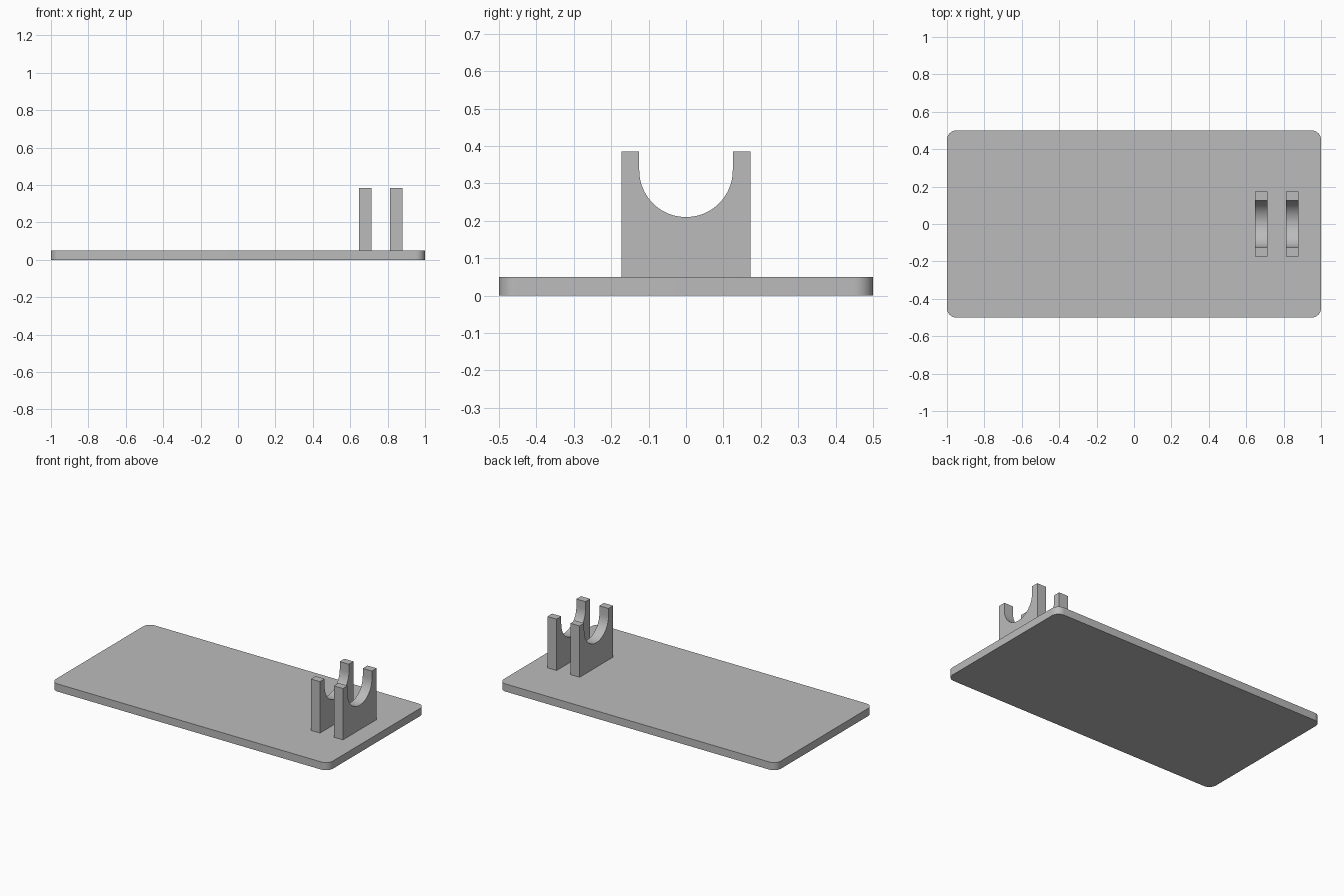
import bpy, bmesh
from math import sin, cos, pi
from mathutils import Vector

cube = bpy.data.objects.get("Cube")
if cube:
    bpy.data.objects.remove(cube)

grey = bpy.data.materials.new("plain grey")
grey.use_nodes = True
colour = (0.5, 0.5, 0.5, 1)
grey.diffuse_color = colour
grey.node_tree.nodes["Principled BSDF"].inputs["Base Color"].default_value = colour


def arc(cx, cy, radius, start, end, steps):
    angles = [start + (end - start) * i / steps for i in range(steps + 1)]
    return [(cx + radius * cos(a), cy + radius * sin(a)) for a in angles]


def extrude_profile(name, points, direction):
    """Fill a closed outline and extrude it into a solid."""
    bm = bmesh.new()
    face = bm.faces.new([bm.verts.new(p) for p in points])
    result = bmesh.ops.extrude_face_region(bm, geom=[face], use_keep_orig=True)
    moved = [g for g in result["geom"] if isinstance(g, bmesh.types.BMVert)]
    bmesh.ops.translate(bm, verts=moved, vec=Vector(direction))
    bmesh.ops.recalc_face_normals(bm, faces=bm.faces)
    mesh = bpy.data.meshes.new(name)
    bm.to_mesh(mesh)
    bm.free()
    mesh.materials.append(grey)
    obj = bpy.data.objects.new(name, mesh)
    bpy.context.collection.objects.link(obj)
    bpy.ops.object.select_all(action="DESELECT")
    obj.select_set(True)
    bpy.context.view_layer.objects.active = obj
    bpy.ops.object.shade_smooth_by_angle(angle=pi / 6)
    return obj


# Base plate with rounded corners
LENGTH, WIDTH, PLATE, CORNER = 2.0, 1.0, 0.05, 0.05
outline = []
for i, (sx, sy) in enumerate([(1, 1), (-1, 1), (-1, -1), (1, -1)]):
    outline += arc(sx * (LENGTH / 2 - CORNER), sy * (WIDTH / 2 - CORNER),
                   CORNER, i * pi / 2, (i + 1) * pi / 2, 10)
extrude_profile("base_plate", [(x, y, 0) for x, y in outline], (0, 0, PLATE))

# Two upright cradles with a U-shaped notch
HALF, TOP, NOTCH, NOTCH_Z, THICK = 0.173, 0.385, 0.125, 0.335, 0.066
profile = [(-HALF, PLATE), (HALF, PLATE), (HALF, TOP), (NOTCH, TOP)]
profile += arc(0, NOTCH_Z, NOTCH, 0, -pi, 40)
profile += [(-NOTCH, TOP), (-HALF, TOP)]
for name, x in (("inner_cradle", 0.647), ("outer_cradle", 0.813)):
    extrude_profile(name, [(x, y, z) for y, z in profile], (THICK, 0, 0))
